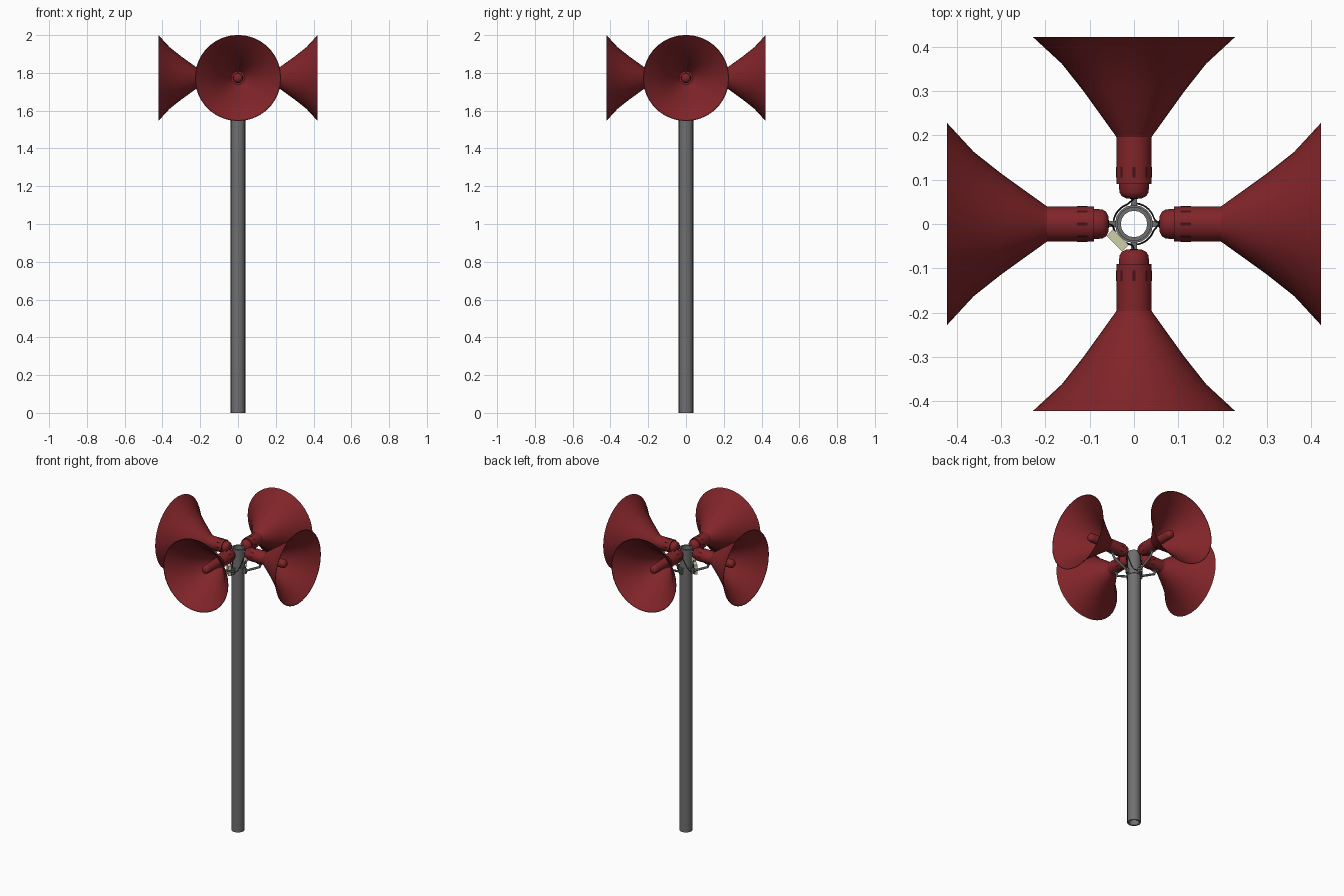
import bpy, bmesh
from math import sin, cos, pi, radians
from mathutils import Matrix, Vector

if "Cube" in bpy.data.objects:
    bpy.data.objects.remove(bpy.data.objects["Cube"])

AXIS_Z = 1.773


def material(name, rgb):
    m = bpy.data.materials.new(name)
    m.diffuse_color = (*rgb, 1)
    m.use_nodes = True
    m.node_tree.nodes["Principled BSDF"].inputs["Base Color"].default_value = m.diffuse_color
    return m


RED = material("red_paint", (0.22, 0.018, 0.022))
DARK = material("slot_dark", (0.06, 0.006, 0.008))
STEEL = material("steel_grey", (0.16, 0.16, 0.16))
CREAM = material("cream", (0.62, 0.62, 0.40))
BLACK = material("cable_dark", (0.02, 0.02, 0.02))


def finish(bm, name, mat, matrix=Matrix(), angle=35):
    bmesh.ops.recalc_face_normals(bm, faces=bm.faces)
    me = bpy.data.meshes.new(name)
    bm.to_mesh(me)
    bm.free()
    me.transform(matrix)
    for p in me.polygons:
        p.use_smooth = True
    me.set_sharp_from_angle(angle=radians(angle))
    me.materials.append(mat)
    ob = bpy.data.objects.new(name, me)
    bpy.context.collection.objects.link(ob)
    return ob


def lathe(name, profile, sides, mat, matrix=Matrix(), closed=False):
    """Spin (height, radius) points around local z."""
    bm = bmesh.new()
    rings = []
    for h, r in profile:
        if r == 0:
            rings.append([bm.verts.new((0, 0, h))] * sides)
        else:
            rings.append([bm.verts.new((r * cos(2 * pi * i / sides), r * sin(2 * pi * i / sides), h))
                          for i in range(sides)])
    pairs = list(zip(rings, rings[1:])) + ([(rings[-1], rings[0])] if closed else [])
    for a, b in pairs:
        for i in range(sides):
            j = (i + 1) % sides
            corners = list(dict.fromkeys((a[i], a[j], b[j], b[i])))
            if len(corners) > 2:
                bm.faces.new(corners)
    return finish(bm, name, mat, matrix)


def box(bm, size, matrix):
    bmesh.ops.create_cube(bm, size=1, matrix=matrix @ Matrix.Diagonal((*size, 1)))


def tube(name, pts, radius, mat, kind='POLY'):
    cu = bpy.data.curves.new(name, 'CURVE')
    cu.dimensions = '3D'
    cu.bevel_depth = radius
    cu.bevel_resolution = 1
    cu.use_fill_caps = True
    sp = cu.splines.new(kind)
    sp.points.add(len(pts) - 1)
    for p, co in zip(sp.points, pts):
        p.co = (*co, 1)
    if kind == 'NURBS':
        sp.order_u = 3
        sp.use_endpoint_u = True
        sp.resolution_u = 4
    cu.materials.append(mat)
    ob = bpy.data.objects.new(name, cu)
    bpy.context.collection.objects.link(ob)


# hollow pole and its clamp collar
lathe("pole", [(0, 0.039), (1.79, 0.039), (1.79, 0.030), (0, 0.030)], 16, STEEL, closed=True)
lathe("pole_clamp", [(1.635, 0.038), (1.635, 0.043), (1.675, 0.043), (1.675, 0.038)], 16, STEEL, closed=True)

# horn shell: outside from mouth to driver, then back along the inside
HORN = [(0.422, 0.228), (0.362, 0.163), (0.30, 0.114), (0.25, 0.078), (0.197, 0.040), (0.09, 0.040),
        (0.09, 0.034), (0.072, 0.033), (0.063, 0.028), (0.058, 0.018), (0.056, 0)]
INNER = [(0.19, 0), (0.19, 0.036), (0.25, 0.074), (0.30, 0.110), (0.362, 0.159), (0.422, 0.225)]
PLUG = [(0.19, 0.028), (0.315, 0.026), (0.330, 0.023), (0.338, 0.015), (0.341, 0)]

for k, side in enumerate(("front", "right", "back", "left")):
    spin = Matrix.Rotation(k * pi / 2, 4, 'Z')
    place = Matrix.Translation((0, 0, AXIS_Z)) @ spin @ Matrix.Rotation(pi / 2, 4, 'X')
    lathe(side + "_horn", HORN + INNER, 36, RED, place, closed=True)
    lathe(side + "_horn_plug", PLUG, 20, RED, place)

    # vent slots around the driver collar
    bm = bmesh.new()
    for i in range(8):
        m = Matrix.Rotation(i * pi / 4, 4, 'Z') @ Matrix.Translation((0.0385, 0, 0.117))
        box(bm, (0.004, 0.006, 0.024), m)
    finish(bm, side + "_vent_slots", DARK, place)

    # slanted support arm with a saddle under the horn and a lug on the clamp
    tube(side + "_arm", [spin @ Vector(p) for p in
         ((0, -0.038, 1.655), (0, -0.06, 1.66), (0, -0.15, 1.705), (0, -0.165, 1.738))], 0.007, STEEL)
    bm = bmesh.new()
    box(bm, (0.014, 0.022, 0.03), spin @ Matrix.Translation((0, -0.048, 1.655)))
    box(bm, (0.03, 0.03, 0.006), spin @ Matrix.Translation((0, -0.16, 1.734)))
    finish(bm, side + "_arm_fittings", STEEL)

# junction box between the front and left horns
bm = bmesh.new()
box(bm, (0.05, 0.02, 0.06), Matrix.Translation((-0.037, -0.037, 1.655)) @ Matrix.Rotation(-pi / 4, 4, 'Z'))
finish(bm, "junction_box", CREAM)

# cables drooping from each driver round the pole to the junction box
for side, start, end in (("front", -90, -120), ("right", 0, -120), ("back", 90, 210), ("left", 180, 210),
                         ("corner", 0, 90)):
    n = 8
    pts = []
    for i in range(n + 1):
        t = i / n
        a = radians(start + (end - start) * t)
        r = 0.058 if i == 0 else 0.047
        z = 1.765 - 0.105 * t - 0.05 * sin(pi * t)
        pts.append((r * cos(a), r * sin(a), z))
    tube(side + "_cable", pts, 0.002, BLACK, 'NURBS')
